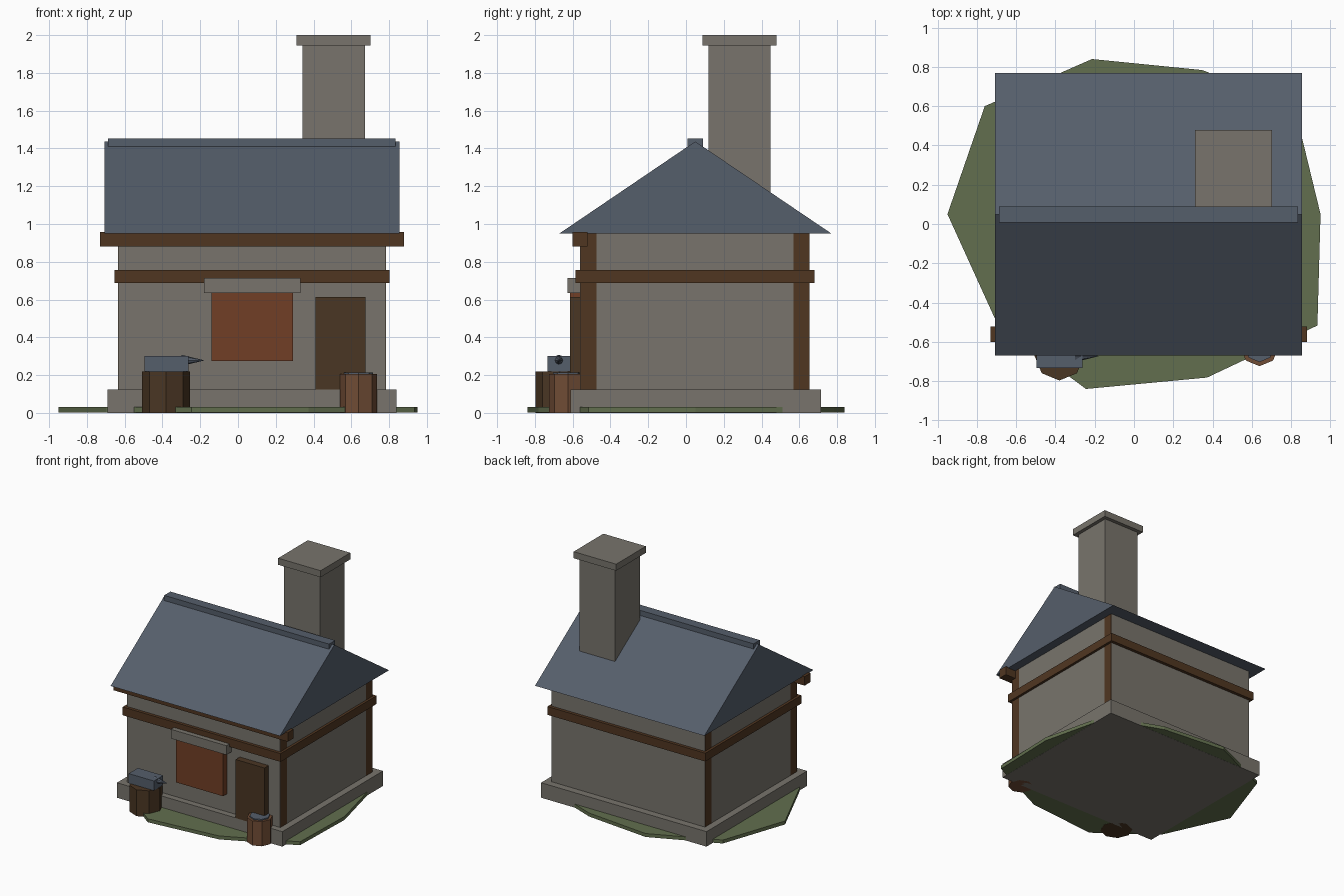
import bpy
import bmesh
from math import cos, sin, tau
from mathutils import Matrix, Vector

if "Cube" in bpy.data.objects:
    bpy.data.objects.remove(bpy.data.objects["Cube"], do_unlink=True)


def material(name, r, g, b):
    """Flat colour given as display values, stored as linear values."""
    lin = [((c / 255 + 0.055) / 1.055) ** 2.4 for c in (r, g, b)] + [1.0]
    m = bpy.data.materials.new(name)
    m.use_nodes = True
    m.diffuse_color = lin
    m.node_tree.nodes["Principled BSDF"].inputs["Base Color"].default_value = lin
    return m


stone = material("stone", 120, 116, 108)
slate = material("slate", 85, 94, 107)
timber = material("timber", 80, 54, 33)
door_wood = material("door_wood", 74, 54, 35)
stave_wood = material("stave_wood", 112, 76, 53)
rust = material("rust_paint", 113, 63, 38)
grass = material("grass", 98, 111, 78)


def finish(name, bm, mat):
    bmesh.ops.recalc_face_normals(bm, faces=bm.faces)
    mesh = bpy.data.meshes.new(name)
    bm.to_mesh(mesh)
    bm.free()
    mesh.materials.append(mat)
    obj = bpy.data.objects.new(name, mesh)
    bpy.context.collection.objects.link(obj)
    return obj


def box(name, mat, x, y, z):
    """Box from its (low, high) range on each axis."""
    bm = bmesh.new()
    bmesh.ops.create_cube(bm, size=1)
    size = [b - a for a, b in (x, y, z)]
    mid = [(a + b) / 2 for a, b in (x, y, z)]
    bmesh.ops.transform(bm, verts=bm.verts, matrix=Matrix.Translation(mid) @ Matrix.Diagonal((*size, 1)))
    return finish(name, bm, mat)


def prism(name, mat, profile, offset):
    """Extrude a closed outline along an offset vector."""
    bm = bmesh.new()
    face = bm.faces.new([bm.verts.new(p) for p in profile])
    geom = bmesh.ops.extrude_face_region(bm, geom=[face], use_keep_orig=True)["geom"]
    top = [v for v in geom if isinstance(v, bmesh.types.BMVert)]
    bmesh.ops.translate(bm, verts=top, vec=Vector(offset))
    return finish(name, bm, mat)


def drum(name, mat, x, y, radius, z0, z1, sides=8):
    ring = [(x + radius * cos(tau * i / sides), y + radius * sin(tau * i / sides), z0)
            for i in range(sides)]
    return prism(name, mat, ring, (0, 0, z1 - z0))


# Uneven grass plot
plot = [(-0.95, 0.05), (-0.70, -0.50), (-0.245, -0.84), (0.372, -0.782), (0.934, -0.517),
        (0.95, 0.05), (0.815, 0.606), (0.347, 0.784), (-0.214, 0.84), (-0.76, 0.60)]
prism("grass_plot", grass, [(x, y, 0.001) for x, y in plot], (0, 0, 0.029))

# Stone body
box("foundation", stone, (-0.69, 0.838), (-0.612, 0.715), (0, 0.125))
box("walls", stone, (-0.633, 0.782), (-0.56, 0.655), (0.12, 0.955))

# Timber frame, posts just proud of the side walls
for side, x in (("right", (-0.634, -0.55)), ("left", (0.699, 0.783))):
    for end, y in (("front", (-0.559, -0.475)), ("back", (0.57, 0.654))):
        box(f"{end}_{side}_post", timber, x, y, (0.12, 0.955))
box("middle_band", timber, (-0.655, 0.803), (-0.586, 0.681), (0.688, 0.757))
box("eave_beam", timber, (-0.73, 0.88), (-0.60, -0.522), (0.882, 0.957))

# Gable roof, ridge cap and chimney
prism("roof", slate, [(-0.708, -0.67, 0.95), (-0.708, 0.769, 0.95), (-0.708, 0.049, 1.437)],
      (1.564, 0, 0))
box("ridge_cap", slate, (-0.687, 0.835), (0.008, 0.09), (1.41, 1.453))
box("chimney", stone, (0.342, 0.672), (0.12, 0.448), (1.0, 1.95))
box("chimney_cap", stone, (0.31, 0.702), (0.087, 0.479), (1.945, 2.0))

# Door, shuttered window and lintel
box("door", door_wood, (0.409, 0.676), (-0.615, -0.55), (0.125, 0.614))
box("window_shutter", rust, (-0.141, 0.292), (-0.615, -0.55), (0.276, 0.638))
box("window_lintel", stone, (-0.181, 0.332), (-0.627, -0.55), (0.636, 0.713))

# Anvil on a stump
drum("stump", door_wood, -0.38, -0.67, 0.127, 0, 0.22)
box("anvil_body", slate, (-0.496, -0.263), (-0.734, -0.612), (0.22, 0.30))
bm = bmesh.new()
bmesh.ops.create_cone(bm, cap_ends=True, segments=8, radius1=0.03, radius2=0, depth=0.122,
                      matrix=Matrix.Translation((-0.239, -0.673, 0.278)) @ Matrix.Rotation(tau / 4, 4, "Y"))
finish("anvil_horn", bm, slate)

# Water barrel by the door
drum("barrel", stave_wood, 0.639, -0.626, 0.098, 0, 0.205)
drum("barrel_top", slate, 0.639, -0.626, 0.077, 0.2, 0.215)
